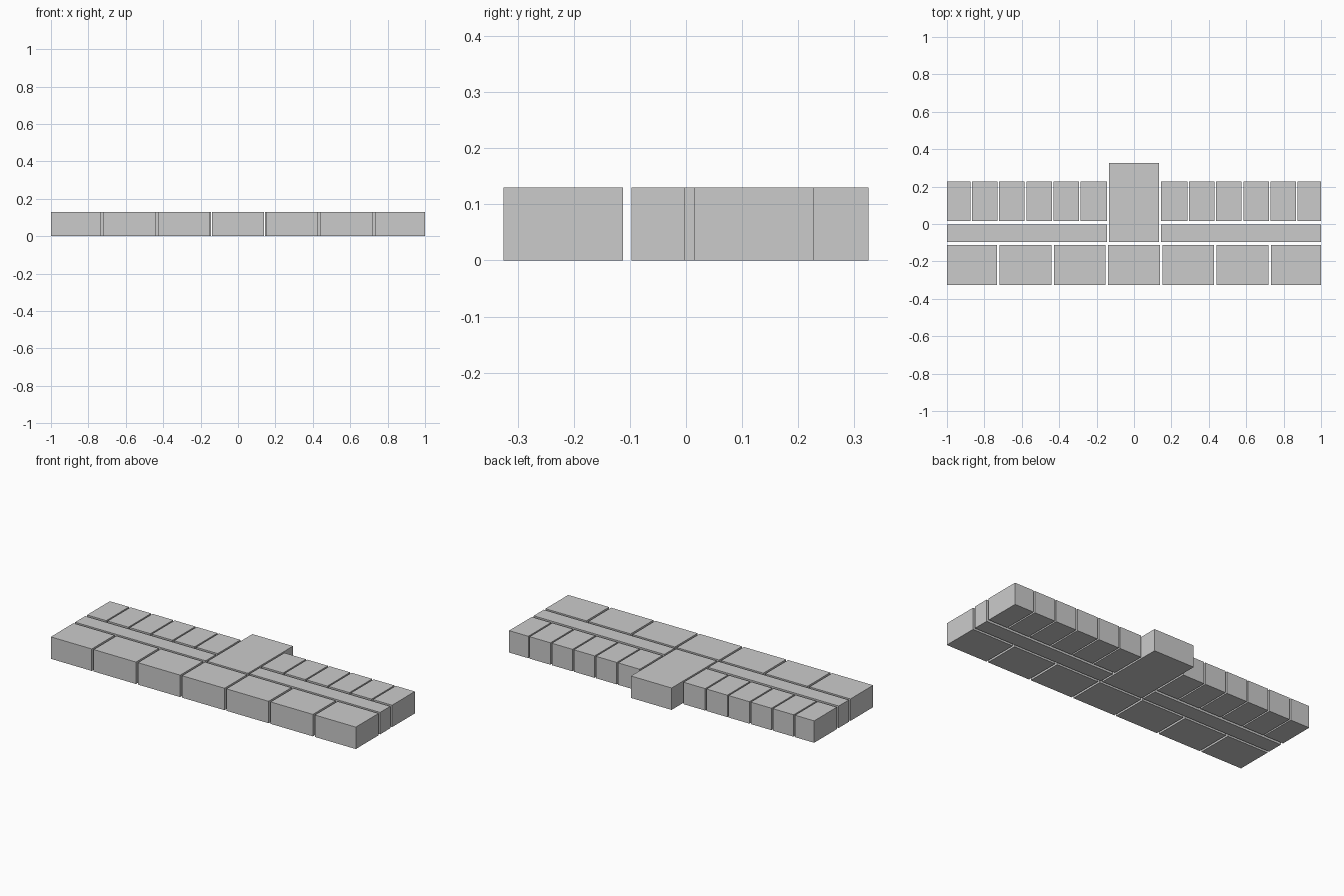
import bpy

if "Cube" in bpy.data.objects:
    bpy.data.objects.remove(bpy.data.objects["Cube"])

HEIGHT = 0.13


def block(name, x0, x1, y0, y1):
    """Solid box standing on the ground between the given limits."""
    bpy.ops.mesh.primitive_cube_add(size=1)
    ob = bpy.context.object
    ob.name = name
    for v in ob.data.vertices:
        v.co.x = x1 if v.co.x > 0 else x0
        v.co.y = y1 if v.co.y > 0 else y0
        v.co.z = HEIGHT if v.co.z > 0 else 0
    return ob


def mirrored(name, x0, x1, y0, y1):
    block(name + "_right", x0, x1, y0, y1)
    block(name + "_left", -x1, -x0, y0, y1)


def row(name, starts, ends, y0, y1):
    for i, (a, b) in enumerate(zip(starts, ends), 1):
        mirrored(f"{name}_{i}", a, b, y0, y1)


# Central hall, projecting at the back
block("central_hall", -0.133, 0.133, -0.097, 0.325)

# Corridors on either side of the hall
mirrored("corridor", 0.144, 1.0, -0.097, -0.002)

# Front row of large rooms
g = 0.0065
block("front_room_middle", -0.139, 0.139, -0.325, -0.112)
row("front_room", [0.145 + g, 0.435 + g, 0.725 + g],
    [0.435 - g, 0.725 - g, 1.0], -0.325, -0.112)

# Back row of small rooms
g = 0.0045
walls = [0.145 * k for k in range(2, 7)]
row("back_room", [0.144] + [w + g for w in walls],
    [w - g for w in walls] + [1.0], 0.015, 0.228)
